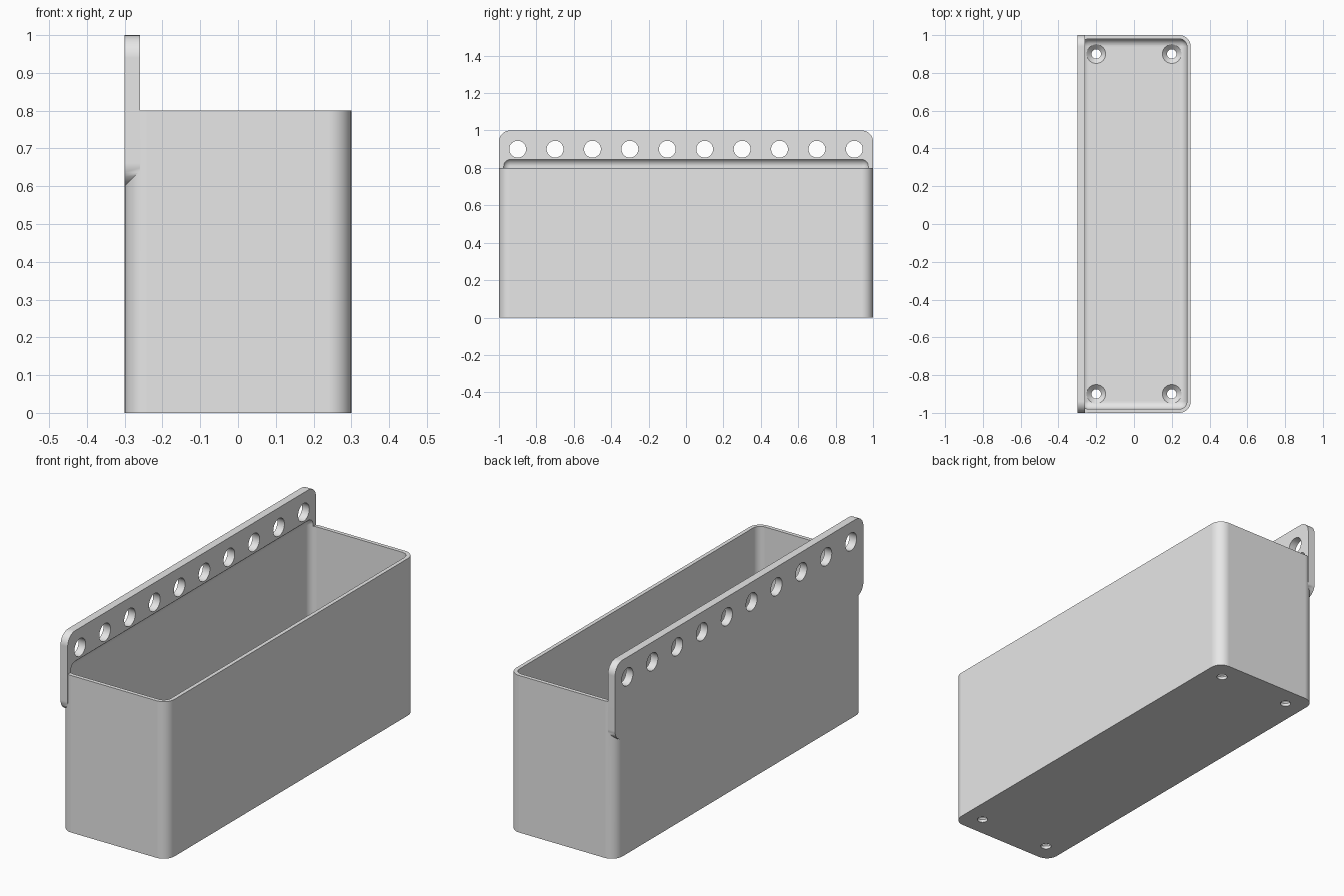
import bpy
import bmesh
from math import radians
from mathutils import Matrix, Vector

if "Cube" in bpy.data.objects:
    bpy.data.objects.remove(bpy.data.objects["Cube"])

# One plain material
grey = bpy.data.materials.new("light grey")
grey.use_nodes = True
grey.diffuse_color = (0.8, 0.8, 0.8, 1)
grey.node_tree.nodes["Principled BSDF"].inputs["Base Color"].default_value = grey.diffuse_color


def to_object(bm, name):
    bmesh.ops.recalc_face_normals(bm, faces=bm.faces)
    mesh = bpy.data.meshes.new(name)
    bm.to_mesh(mesh)
    bm.free()
    mesh.materials.append(grey)
    ob = bpy.data.objects.new(name, mesh)
    bpy.context.collection.objects.link(ob)
    return ob


def rounded_box(name, low, high, radius, axis=None):
    """Box with its edges rounded; only those along one axis if given."""
    low, high = Vector(low), Vector(high)
    bm = bmesh.new()
    bmesh.ops.create_cube(bm, size=1)
    for v in bm.verts:
        v.co = (low + high) / 2 + v.co * (high - low)
    edges = [e for e in bm.edges if axis is None
             or abs(e.verts[0].co[axis] - e.verts[1].co[axis]) > 0.001]
    bmesh.ops.bevel(bm, geom=edges, offset=radius, segments=8,
                    profile=0.5, affect='EDGES')
    return to_object(bm, name)


def cones(name, centres, r_low, r_high, depth, turn=Matrix()):
    """Several cylinders or cones in one object."""
    bm = bmesh.new()
    for c in centres:
        bmesh.ops.create_cone(bm, cap_ends=True, segments=40, radius1=r_low,
                              radius2=r_high, depth=depth,
                              matrix=Matrix.Translation(c) @ turn)
    return to_object(bm, name)


def combine(target, other, operation):
    other.hide_render = True
    mod = target.modifiers.new(operation.lower(), 'BOOLEAN')
    mod.operation, mod.object, mod.solver = operation, other, 'EXACT'
    bpy.context.view_layer.objects.active = target
    bpy.ops.object.modifier_apply(modifier=mod.name)
    bpy.data.objects.remove(other)


# Box with rounded upright corners, joined to the taller hanging plate
planter = rounded_box("wall_bin", (-0.3, -1, 0), (0.3, 1, 0.8), 0.06, axis=2)
plate = rounded_box("hanging_plate", (-0.3, -1, 0.6), (-0.26, 1, 1), 0.06, axis=0)
combine(planter, plate, 'UNION')

# Filleted cavity, which reaches up into the plate
cavity = rounded_box("cavity", (-0.28, -0.98, 0.04), (0.28, 0.98, 0.85), 0.04)
combine(planter, cavity, 'DIFFERENCE')

# Row of holes through the plate
row = [(-0.28, -0.9 + 0.2 * i, 0.9) for i in range(10)]
combine(planter, cones("plate_holes", row, 0.045, 0.045, 0.2,
                       Matrix.Rotation(radians(90), 4, 'Y')), 'DIFFERENCE')

# Countersunk drain holes in the floor
corners = [Vector((x, y, 0)) for x in (-0.2, 0.2) for y in (-0.9, 0.9)]
combine(planter, cones("drain_holes", corners, 0.025, 0.025, 0.2), 'DIFFERENCE')
sinks = [c + Vector((0, 0, 0.03)) for c in corners]
combine(planter, cones("countersinks", sinks, 0.025, 0.055, 0.03), 'DIFFERENCE')

# Smooth fillets, flat walls
bpy.ops.object.select_all(action='DESELECT')
planter.select_set(True)
bpy.context.view_layer.objects.active = planter
bpy.ops.object.shade_smooth_by_angle(angle=radians(25))
weighted = planter.modifiers.new("flat walls", 'WEIGHTED_NORMAL')
weighted.keep_sharp = True
